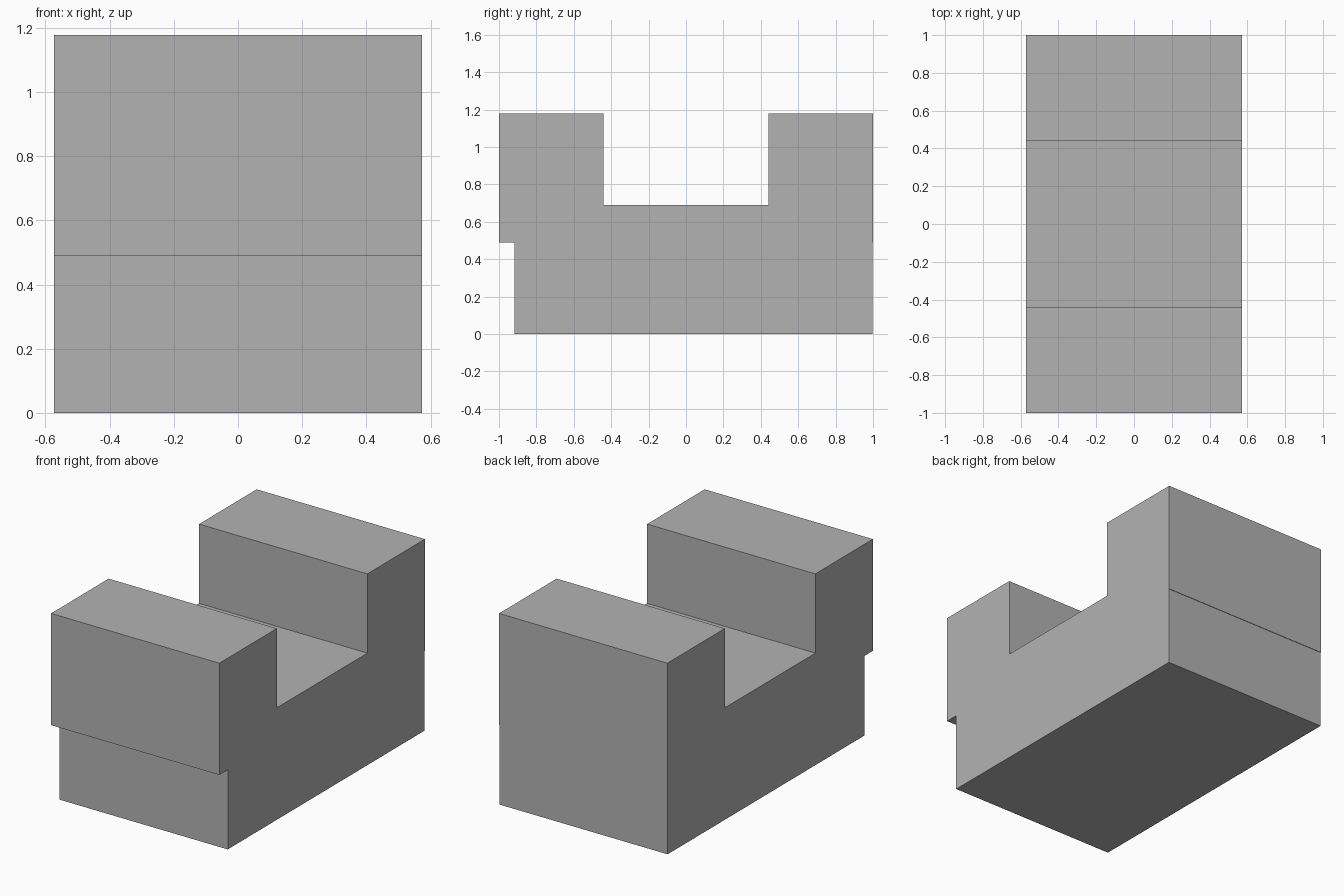
import bpy
import bmesh

cube = bpy.data.objects.get("Cube")
if cube:
    bpy.data.objects.remove(cube, do_unlink=True)

HALF_WIDTH = 0.573

# Single flat grey
grey = bpy.data.materials.new("mid_grey")
grey.use_nodes = True
colour = (0.45, 0.45, 0.45, 1)
grey.diffuse_color = colour
grey.node_tree.nodes["Principled BSDF"].inputs["Base Color"].default_value = colour

# Side profile (y, z): undercut front, notch in the top, slight step at the back
profile = [
    (-0.918, 0), (0.997, 0), (0.997, 0.49), (1, 0.49),
    (1, 1.178), (0.44, 1.178), (0.44, 0.69), (-0.44, 0.69),
    (-0.44, 1.178), (-1, 1.178), (-1, 0.49), (-0.918, 0.49),
]

# Extrude the profile across the width
bm = bmesh.new()
side = bm.faces.new([bm.verts.new((-HALF_WIDTH, y, z)) for y, z in profile])
extruded = bmesh.ops.extrude_face_region(bm, geom=[side], use_keep_orig=True)
moved = [v for v in extruded["geom"] if isinstance(v, bmesh.types.BMVert)]
bmesh.ops.translate(bm, verts=moved, vec=(2 * HALF_WIDTH, 0, 0))
bmesh.ops.recalc_face_normals(bm, faces=bm.faces)

mesh = bpy.data.meshes.new("notched_block")
bm.to_mesh(mesh)
bm.free()
mesh.materials.append(grey)
block = bpy.data.objects.new("notched_block", mesh)
bpy.context.collection.objects.link(block)
